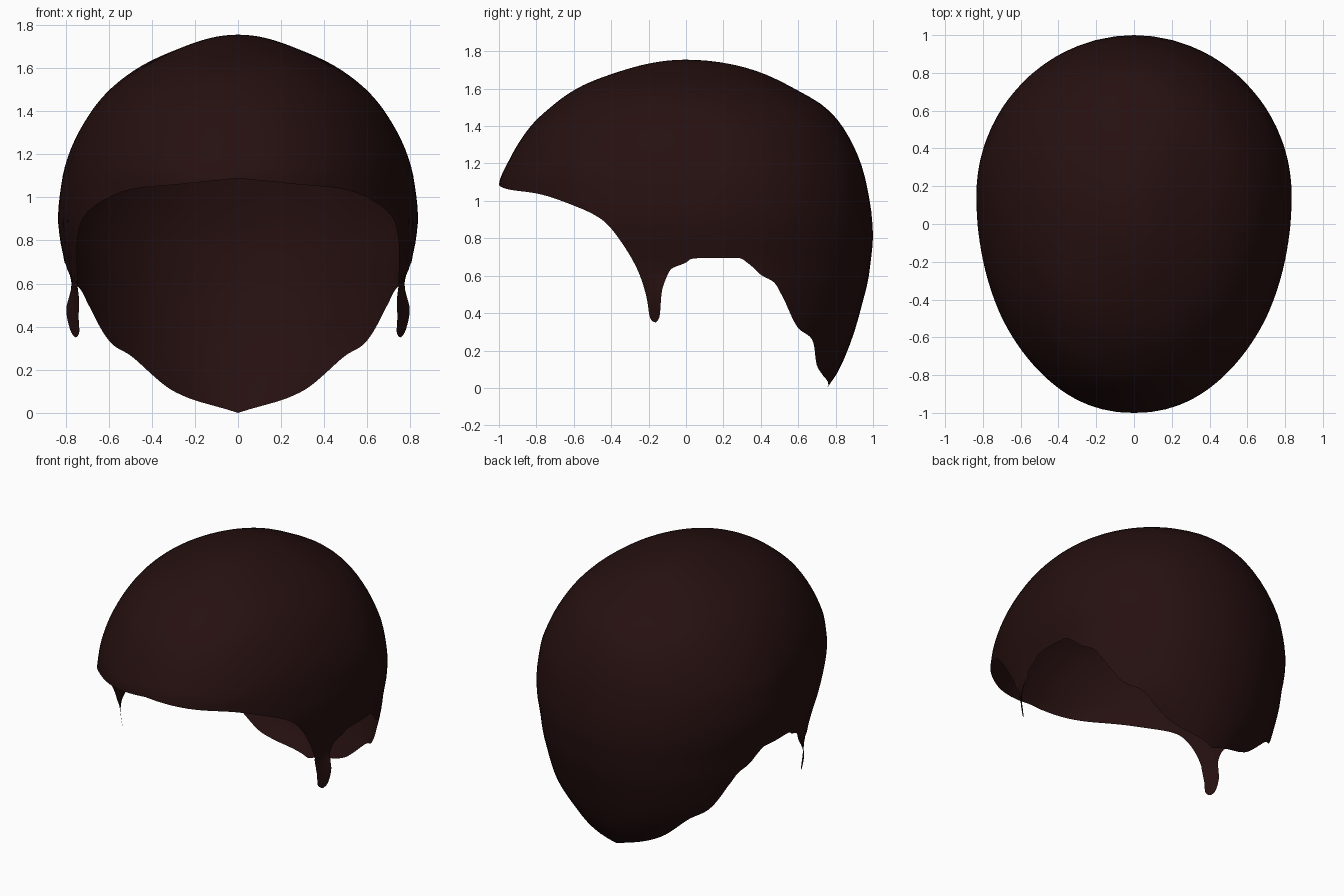
import bpy, bmesh, math

if "Cube" in bpy.data.objects:
    bpy.data.objects.remove(bpy.data.objects["Cube"])

TOP = 1.755
ROWS, COLS = 36, 150

# Horizontal slices: z, front y, back y, half width ahead, half width behind, y of widest point
SLICES = [
    (1.755, 0.00, 0.00, 0.00, 0.00, 0.00),
    (1.70, -0.33, 0.36, 0.25, 0.25, 0.01),
    (1.60, -0.585, 0.58, 0.465, 0.465, 0.02),
    (1.50, -0.725, 0.745, 0.595, 0.595, 0.05),
    (1.40, -0.83, 0.835, 0.68, 0.68, 0.08),
    (1.20, -0.955, 0.935, 0.785, 0.785, 0.12),
    (1.09, -1.00, 0.965, 0.815, 0.815, 0.15),
    (0.90, -1.01, 0.995, 0.835, 0.835, 0.15),
    (0.80, -1.01, 1.00, 0.825, 0.825, 0.15),
    (0.70, -1.01, 0.99, 0.805, 0.805, 0.15),
    (0.58, -1.01, 0.975, 0.79, 0.79, 0.15),
    (0.48, -1.01, 0.95, 0.805, 0.77, 0.15),
    (0.30, -1.01, 0.90, 0.78, 0.72, 0.15),
    (0.10, -1.01, 0.82, 0.78, 0.54, 0.15),
    (0.00, -1.01, 0.755, 0.78, 0.42, 0.15),
]
# Hairline seen from the side, front to nape: y, z
EDGE = [
    (-1.00, 1.088), (-0.95, 1.062), (-0.80, 1.04), (-0.60, 0.975), (-0.45, 0.90),
    (-0.36, 0.80), (-0.25, 0.61), (-0.21, 0.48), (-0.19, 0.37), (-0.165, 0.35),
    (-0.142, 0.38), (-0.13, 0.51), (-0.105, 0.59), (-0.08, 0.635), (0.00, 0.67),
    (0.03, 0.69), (0.10, 0.695), (0.28, 0.695), (0.34, 0.66), (0.40, 0.605),
    (0.47, 0.565), (0.51, 0.50), (0.60, 0.32), (0.67, 0.265), (0.70, 0.12),
    (0.73, 0.07), (0.755, 0.00),
]


def smooth(knots, values, t):
    """Smooth interpolation that does not overshoot."""
    n = len(knots)
    t = min(max(t, knots[0]), knots[-1])
    i = 0
    while i < n - 2 and t > knots[i + 1]:
        i += 1

    def slope(k):
        k = min(max(k, 0), n - 2)
        return (values[k + 1] - values[k]) / (knots[k + 1] - knots[k])

    def tangent(k):
        a, b = slope(k - 1), slope(k)
        return 2 * a * b / (a + b) if a * b > 0 else 0.0

    h = knots[i + 1] - knots[i]
    u = (t - knots[i]) / h
    return ((2*u**3 - 3*u**2 + 1) * values[i] + (u**3 - 2*u**2 + u) * h * tangent(i)
            + (3*u**2 - 2*u**3) * values[i + 1] + (u**3 - u**2) * h * tangent(i + 1))


S_KNOTS = [math.sqrt(TOP - s[0]) for s in SLICES]
S_COLS = [[s[k] for s in SLICES] for k in range(1, 6)]


def slice_at(z):
    s = math.sqrt(max(TOP - z, 0))
    return [smooth(S_KNOTS, c, s) for c in S_COLS]


def point(phi, z):
    """Point on the cap: phi 0 is the front, pi is the back."""
    front, back, w_front, w_back, mid = slice_at(z)
    c = math.cos(phi)
    if c >= 0:
        x, y = w_front * math.sin(phi) ** 0.95, mid - (mid - front) * c
        if z < 0.58:                       # sideburn twists outward at its rear edge
            x += 0.6 * (y + 0.16) * min(1, (0.58 - z) / 0.1)
    else:
        x, y = w_back * math.sin(phi), mid - (back - mid) * c
    return (max(x, 0.0), y, z)


def angle_at(y, z):
    front, back, _, _, mid = slice_at(z)
    c = (mid - y) / ((mid - front) if y < mid else (back - mid))
    return math.acos(min(1, max(-1, c)))


# Hairline as angle and height, measured along its length
lengths = [0.0]
for (y0, z0), (y1, z1) in zip(EDGE, EDGE[1:]):
    lengths.append(lengths[-1] + math.hypot(y1 - y0, z1 - z0) + 0.02)
angles = [angle_at(y, z) for y, z in EDGE]
angles[0], angles[-1] = 0.0, math.pi
heights = [z for _, z in EDGE]

# Half of the cap: columns run from the crown to the hairline
bm = bmesh.new()
crown = bm.verts.new((0, 0, TOP))
columns = []
for i in range(COLS + 1):
    t = lengths[-1] * i / COLS
    phi, low = smooth(lengths, angles, t), smooth(lengths, heights, t)
    column = []
    for r in range(1, ROWS + 1):
        z = TOP - (TOP - low) * (1 - math.cos(math.pi / 2 * r / ROWS))
        x, y, z = point(phi, z)
        if i in (0, COLS):
            x = 0.0
        column.append(bm.verts.new((x, y, z)))
    columns.append(column)
for a, b in zip(columns, columns[1:]):
    bm.faces.new((crown, a[0], b[0]))
    for r in range(ROWS - 1):
        bm.faces.new((a[r], a[r + 1], b[r + 1], b[r]))

# Mirror to the other side
half = bm.verts[:] + bm.edges[:] + bm.faces[:]
bmesh.ops.mirror(bm, geom=half, axis='X', merge_dist=0.0005)
bmesh.ops.remove_doubles(bm, verts=bm.verts[:], dist=0.0003)
bmesh.ops.recalc_face_normals(bm, faces=bm.faces[:])
bm.normal_update()
if sum(f.normal.z * f.calc_area() for f in bm.faces) < 0:
    bmesh.ops.reverse_faces(bm, faces=bm.faces[:])
for f in bm.faces:
    f.smooth = True

mesh = bpy.data.meshes.new("hair_cap")
bm.to_mesh(mesh)
bm.free()
hair = bpy.data.objects.new("hair_cap", mesh)
bpy.context.collection.objects.link(hair)

brown = bpy.data.materials.new("dark_brown")
brown.diffuse_color = (0.019, 0.005, 0.005, 1)
brown.use_nodes = True
brown.node_tree.nodes["Principled BSDF"].inputs["Base Color"].default_value = brown.diffuse_color
mesh.materials.append(brown)
